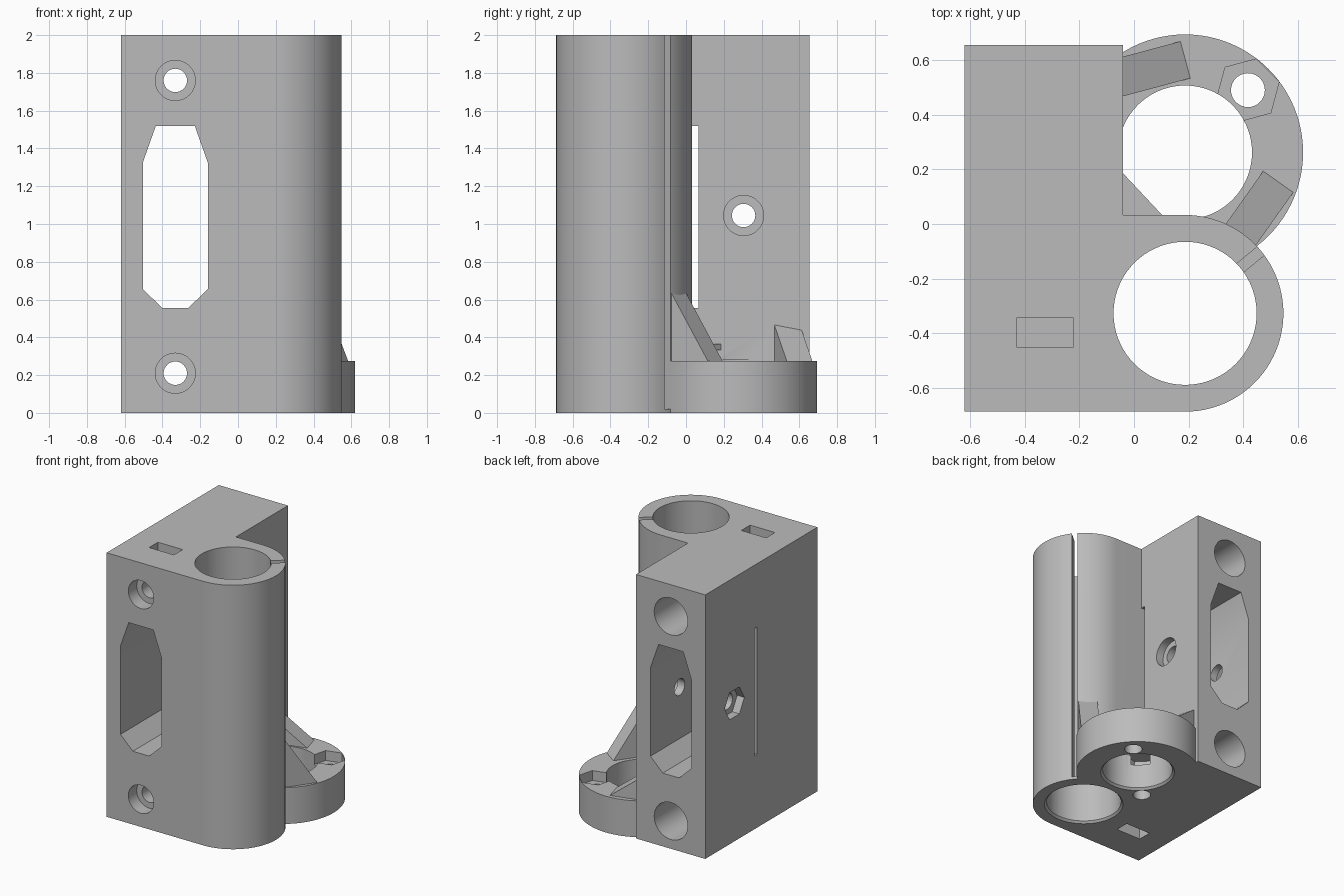
import bpy, bmesh
from math import sin, cos, radians
from mathutils import Matrix

cube = bpy.data.objects.get("Cube")
if cube:
    bpy.data.objects.remove(cube, do_unlink=True)

grey = bpy.data.materials.new("plain grey")
grey.use_nodes = True
grey.diffuse_color = (0.5, 0.5, 0.5, 1)
grey.node_tree.nodes["Principled BSDF"].inputs["Base Color"].default_value = (0.5, 0.5, 0.5, 1)

# How a profile (u, v) and a depth d become x, y, z for each extrusion axis
AXES = {"X": lambda u, v, d: (d, u, v),
        "Y": lambda u, v, d: (u, d, v),
        "Z": lambda u, v, d: (u, v, d)}


def arc(cu, cv, r, start=0, end=360, n=72):
    """Points on an arc; a full circle leaves out the repeated end point."""
    count = n if end - start == 360 else n + 1
    angles = [radians(start + (end - start) * i / n) for i in range(count)]
    return [(cu + r * cos(a), cv + r * sin(a)) for a in angles]


def rect(u0, v0, u1, v1):
    return [(u0, v0), (u1, v0), (u1, v1), (u0, v1)]


def prism(name, points, lo, hi, axis="Z", origin=(0, 0), turn=0, top=None):
    """Extrude a profile; 'top' gives a different profile at the far end."""
    bm = bmesh.new()
    place = AXES[axis]
    a = [bm.verts.new(place(u, v, lo)) for u, v in points]
    b = [bm.verts.new(place(u, v, hi)) for u, v in (top or points)]
    bm.faces.new(a)
    bm.faces.new(b)
    for i in range(len(a)):
        j = (i + 1) % len(a)
        bm.faces.new((a[i], a[j], b[j], b[i]))
    bmesh.ops.recalc_face_normals(bm, faces=bm.faces)
    bm.transform(Matrix.Translation((*origin, 0)) @ Matrix.Rotation(radians(turn), 4, "Z"))
    mesh = bpy.data.meshes.new(name)
    bm.to_mesh(mesh)
    bm.free()
    mesh.materials.append(grey)
    obj = bpy.data.objects.new(name, mesh)
    bpy.context.collection.objects.link(obj)
    return obj


def combine(tool, operation):
    """Apply a boolean to the body and discard the tool."""
    bpy.context.view_layer.objects.active = body
    mod = body.modifiers.new("boolean", "BOOLEAN")
    mod.operation, mod.solver, mod.object = operation, "EXACT", tool
    bpy.ops.object.modifier_apply(modifier=mod.name)
    bpy.data.objects.remove(tool, do_unlink=True)


def add(*args, **kw):
    combine(prism(*args, **kw), "UNION")


def cut(*args, **kw):
    combine(prism(*args, **kw), "DIFFERENCE")


LEFT, INNER, FRONT, BACK, TOP = -0.62, -0.04, -0.687, 0.655, 2.0
TUBE, TUBE_R, TUBE_BORE = (0.187, -0.327), 0.36, 0.262
RING, RING_R, RING_BORE, RING_TOP = (0.187, 0.262), 0.432, 0.245, 0.275
SCREW, HEAD, NUT = 0.062, 0.106, 0.118
MID = -0.332

# Tall block with the rounded clamp tube as one outline
outline = [(LEFT, FRONT)] + arc(*TUBE, TUBE_R, -90, 90, 48)
outline += [(INNER, TUBE[1] + TUBE_R), (INNER, BACK), (LEFT, BACK)]
body = prism("bracket_body", outline, 0, TOP)

# Low ring behind the tube
add("ring", arc(*RING, RING_R, n=96), 0, RING_TOP)

# Sloping gussets that brace the ring
add("tube_gusset", [(0.33, 0.1), (0.59, 0.1), (0.59, RING_TOP), (0.33, 0.67)],
    -0.0675, 0.0675, "Y", TUBE, 54.7)
add("block_gusset", [(-0.08, 0.1), (0.236, 0.1), (0.236, RING_TOP), (-0.08, 0.512)],
    -0.07, 0.07, "Y", (INNER, 0.54), 15)

# Small roof over the corner nut pocket
add("nut_pocket_roof", [(-0.06, 0.02), (0.115, 0.02), (-0.06, 0.207)], 0.332, 0.365)

# Main bores with a chamfered lower rim
for centre, r, height in ((TUBE, TUBE_BORE, TOP + 0.1), (RING, RING_BORE, RING_TOP + 0.005)):
    cut("bore", arc(*centre, r), -0.1, height)
    cut("rim", arc(*centre, r + 0.03), -0.015, 0.015, top=arc(*centre, r))

# Clamp slit in the tube wall
cut("clamp_slit", rect(0.2, -0.02, 0.42, 0.02), 0.02, TOP + 0.1, origin=TUBE, turn=39.5)

# Opposite ring screws with hexagonal nut pockets
for side, pocket_top in ((1, 0.4), (-1, 0.332)):
    u, v = RING[0] + side * 0.23, RING[1] + side * 0.228
    cut("ring_nut", arc(u, v, NUT, 15, 375, 6), 0.2, pocket_top)
    cut("ring_screw", arc(u, v, SCREW, n=32), -0.1, 0.25)

# Tall window running front to back
half = [(0.172, 0.655), (0.172, 1.325), (0.103, 1.52)]
window = [(MID - 0.068, 0.555), (MID + 0.068, 0.555)]
window += [(MID + u, v) for u, v in half] + [(MID - u, v) for u, v in reversed(half)]
cut("window", window, FRONT - 0.1, BACK + 0.1, "Y")

# Thin slot across the block
cut("cross_slot", rect(0.033, 0.555, 0.065, 1.52), LEFT - 0.1, 0.02, "X")

# Front screws, rear access holes and the nut slots above and below
for z, lo, hi in ((0.21, -0.1, 0.325), (1.76, 1.645, TOP + 0.1)):
    cut("front_head", arc(MID, z, HEAD, n=48), FRONT - 0.1, FRONT + 0.1, "Y")
    cut("front_screw", arc(MID, z, SCREW, n=32), FRONT - 0.1, 0, "Y")
    cut("rear_access", arc(MID, z, 0.14, n=48), -0.2, BACK + 0.1, "Y")
    cut("nut_slot", rect(-0.43, -0.45, -0.222, -0.345), lo, hi)

# Cross screw with a round head seat and a hexagonal nut seat
cross = (0.305, 1.045)
cut("cross_screw", arc(*cross, SCREW, n=32), LEFT - 0.1, 0.05, "X")
cut("cross_head", arc(*cross, HEAD, n=48), INNER - 0.06, 0.05, "X")
cut("cross_nut", arc(*cross, NUT, n=6), LEFT - 0.1, LEFT + 0.06, "X")

# Smooth round walls, crisp edges
bpy.ops.object.select_all(action="DESELECT")
body.select_set(True)
bpy.context.view_layer.objects.active = body
bpy.ops.object.shade_smooth_by_angle(angle=radians(25))
